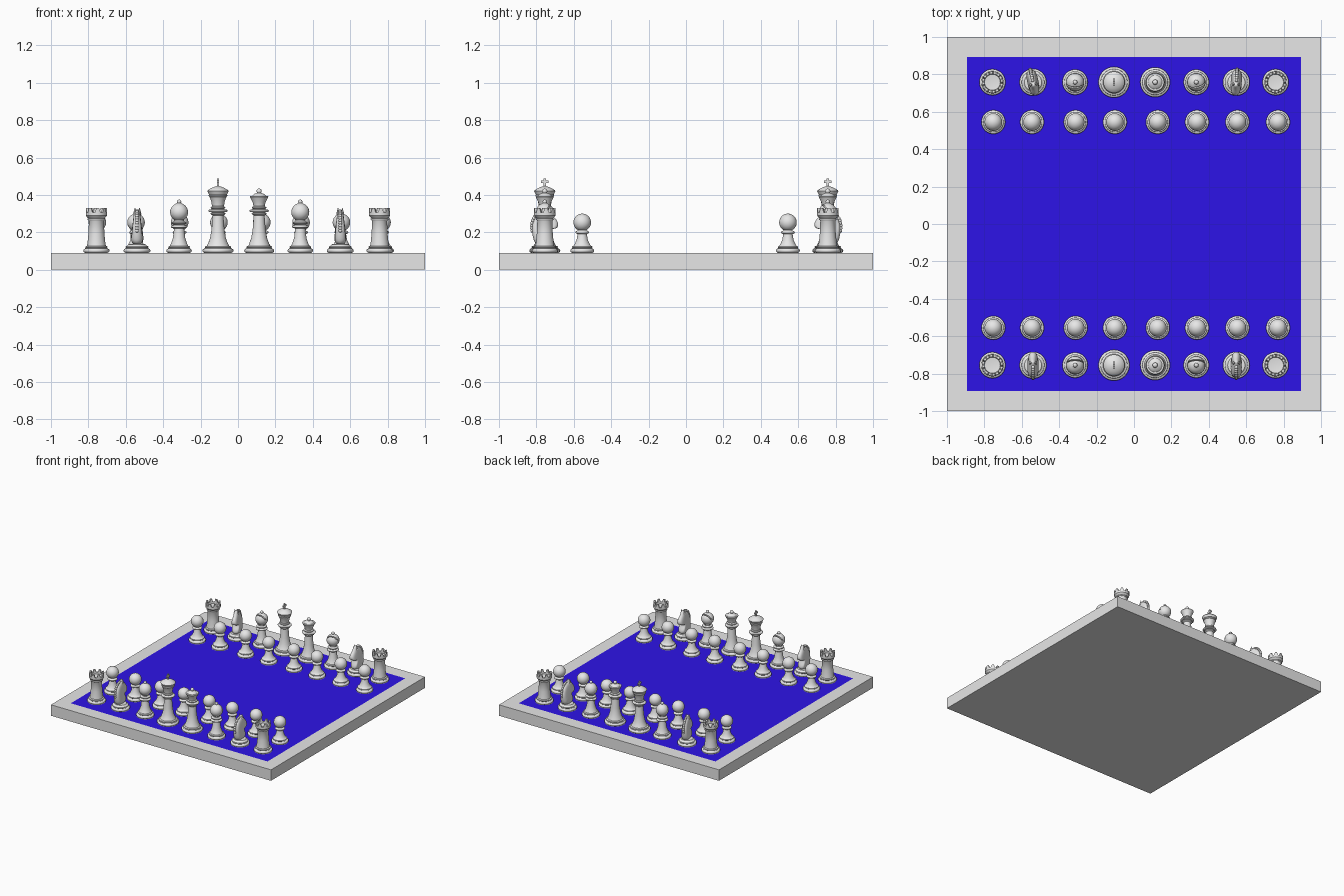
import bpy, bmesh, math
from mathutils import Vector, Matrix

cube = bpy.data.objects.get("Cube")
if cube:
    bpy.data.objects.remove(cube, do_unlink=True)

TOP = 0.09      # height of the playing surface
CM = 0.01       # piece profiles are written in hundredths


def material(name, rgb):
    m = bpy.data.materials.new(name)
    m.use_nodes = True
    m.diffuse_color = (*rgb, 1)
    m.node_tree.nodes["Principled BSDF"].inputs["Base Color"].default_value = (*rgb, 1)
    return m


grey = material("stone grey", (0.8, 0.8, 0.8))
blue = material("deep blue", (0.027, 0.007, 0.8))


def add(name, mesh, loc=(0, 0, 0), turn=0):
    ob = bpy.data.objects.new(name, mesh)
    ob.location = loc
    ob.rotation_euler.z = math.radians(turn)
    bpy.context.scene.collection.objects.link(ob)
    return ob


def finish(bm, name, scale=CM):
    bmesh.ops.recalc_face_normals(bm, faces=bm.faces)
    bmesh.ops.scale(bm, vec=(scale,) * 3, verts=bm.verts)
    me = bpy.data.meshes.new(name)
    bm.to_mesh(me)
    bm.free()
    me.materials.append(grey)
    me.shade_smooth()
    me.set_sharp_from_angle(angle=math.radians(35))
    return me


def bake(ob):
    """Mesh of an object with its modifiers applied; the object is removed."""
    bpy.context.view_layer.update()
    me = bpy.data.meshes.new_from_object(
        ob.evaluated_get(bpy.context.evaluated_depsgraph_get()))
    bpy.data.objects.remove(ob, do_unlink=True)
    return me


# --- profile helpers: lists of (radius, height) ---
def arc(r, z, start, end, n=8, axis=0):
    angles = [math.radians(start + (end - start) * i / n) for i in range(n + 1)]
    return [(max(0, axis + r * math.cos(a)), z + r * math.sin(a)) for a in angles]


def bead(r, z, h=0.6):
    return arc(h, z, -90, 90, 6, r - h)


def foot(r):
    return ([(0, 0), (r * 0.95, 0)] + bead(r, 1.2, 1.1) + [(r * 0.86, 2.5)]
            + bead(r * 0.85, 3.1, 0.5) + [(r * 0.72, 3.8)])


def lathe(bm, profile, steps=40):
    vs = [bm.verts.new((r, 0, z)) for r, z in profile]
    es = [bm.edges.new(p) for p in zip(vs, vs[1:])]
    bmesh.ops.spin(bm, geom=vs + es, cent=(0, 0, 0), axis=(0, 0, 1),
                   angle=math.tau, steps=steps, use_merge=True)
    bmesh.ops.remove_doubles(bm, verts=bm.verts, dist=0.001)


def box(bm, centre, size):
    bmesh.ops.create_cube(bm, size=1, matrix=Matrix.Translation(centre)
                          @ Matrix.Diagonal((*size, 1)))


def pawn():
    bm = bmesh.new()
    lathe(bm, foot(6.4) + [(3.9, 5), (3, 7), (2.5, 10)] + bead(3.7, 11)
          + arc(4.7, 16.3, -62, 90, 14))
    return finish(bm, "pawn")


def rook():
    bm = bmesh.new()
    lathe(bm, foot(7) + [(4.7, 6), (4.3, 10), (4, 17)] + bead(4.8, 18, 0.5)
          + [(5.1, 19.2), (5.7, 20), (5.7, 24), (4.4, 24), (4.2, 20.5), (0, 20)], 48)
    # battlements: lower part of the rim between the merlons
    for v in bm.verts:
        step = round(math.atan2(v.co.y, v.co.x) / math.tau * 48) % 6
        if v.co.z > 23 and step > 2:
            v.co.z = 21.7
    return finish(bm, "rook")


def bishop():
    bm = bmesh.new()
    lathe(bm, foot(6.8) + [(4.3, 5), (3.3, 8), (2.7, 13)] + bead(4.4, 14)
          + [(2.9, 15)] + bead(4, 16, 0.5) + [(2.6, 17)]
          + arc(4.8, 21.8, -55, 60, 12) + [(1, 26.7)]
          + arc(1.2, 27.3, -40, 90, 6))
    ob = add("bishop_blank", finish(bm, "bishop"))
    # slanted slot in the mitre
    bm = bmesh.new()
    box(bm, (0, 0, 0), (14, 0.8, 6))
    cutter = add("slot_cutter", finish(bm, "slot"), (0, 0.024, TOP + 0.158))
    cutter.rotation_euler.x = math.radians(-25)
    cutter.hide_render = True
    cut = ob.modifiers.new("slot", "BOOLEAN")
    cut.operation, cut.solver, cut.object = "DIFFERENCE", "EXACT", cutter
    me = bake(ob)
    bpy.data.objects.remove(cutter, do_unlink=True)
    return me


def royal_stem(r):
    return (foot(r) + [(5.3, 5), (4.2, 8), (3.4, 13), (2.9, 20)]
            + bead(4, 21, 0.5) + [(3, 21.7)] + bead(5.2, 22.5) + [(3.2, 23.4)]
            + bead(3.9, 24.2, 0.5))


def queen():
    bm = bmesh.new()
    lathe(bm, royal_stem(8) + [(3, 25), (3.4, 27), (4.9, 30), (4.7, 30.4), (3.7, 30.5)]
          + [(2.5, 31.6), (1.1, 32)] + arc(1.4, 33, -40, 90, 8))
    return finish(bm, "queen")


def king():
    bm = bmesh.new()
    lathe(bm, royal_stem(8.3) + [(3.2, 25), (3.7, 28), (4.6, 30)] + bead(5, 30.7, 0.5)
          + [(4.9, 31.3), (5.7, 33), (5.4, 33.5), (3.5, 34.7), (1.2, 35.6), (0, 35.7)])
    # cross
    box(bm, (0, 0, 37.6), (1, 1.2, 4.6))
    box(bm, (0, 0, 38), (1, 4, 1.2))
    return finish(bm, "king")


def knight():
    # horse head and neck, seen from its side: (forward, height)
    outline = [(5.2, 3.5), (4.6, 8), (3, 11), (3, 13), (6.3, 12.8), (7.8, 14.5),
               (7.2, 17.5), (4, 20.5), (2.2, 24.6), (0.2, 23), (-4, 21),
               (-6.8, 17), (-7.4, 12), (-6.4, 7), (-5, 3.5)]
    bm = bmesh.new()
    rings = []
    for side, shrink in ((-1, 0.6), (-0.75, 0.87), (0, 1), (0.75, 0.87), (1, 0.6)):
        ring = []
        for u, z in outline:
            half = 3.6 - 0.07 * z
            ring.append(bm.verts.new((side * half, u * shrink, 12 + (z - 12) * shrink)))
        rings.append(ring)
    n = len(outline)
    for a, b in zip(rings, rings[1:]):
        for i in range(n):
            j = (i + 1) % n
            bm.faces.new((a[i], a[j], b[j], b[i]))
    bm.faces.new(rings[0])
    bm.faces.new(rings[-1])
    ob = add("horse_blank", finish(bm, "horse", 1))
    ob.modifiers.new("round", "SUBSURF").levels = 2
    horse = bake(ob)

    bm = bmesh.new()
    bm.from_mesh(horse)
    bpy.data.meshes.remove(horse)
    # mane beads down the back of the neck
    for i in range(11):
        a = math.radians(100 + 9.5 * i)
        bmesh.ops.create_icosphere(bm, subdivisions=2, radius=0.95, matrix=Matrix.Translation(
            (0, 7.2 * math.cos(a) + 0.2, 14 + 8.4 * math.sin(a))))
    # ears
    for s in (-1, 1):
        bmesh.ops.create_cone(bm, segments=10, radius1=1, radius2=0.1, depth=3.4,
                              cap_ends=True, matrix=Matrix.Translation((s * 1.2, 1.2, 22.2)))
    # turned foot
    base = bmesh.new()
    lathe(base, foot(7.2) + [(4.6, 4.6), (0, 5)])
    tmp = finish(base, "foot", 1)
    bm.from_mesh(tmp)
    bpy.data.meshes.remove(tmp)
    return finish(bm, "knight")


# --- board: slab with an inset playing field ---
bm = bmesh.new()
box(bm, (0, 0, TOP / 2), (2, 2, TOP))
field = [f for f in bm.faces if f.normal.z > 0.9]
bmesh.ops.inset_region(bm, faces=field, thickness=0.15)
for f in field:
    f.material_index = 1
board = finish(bm, "board", 1)
board.materials.append(blue)
board.shade_flat()
add("board", board)

# --- set the pieces out ---
R, N, B, Q, K, P = rook(), knight(), bishop(), queen(), king(), pawn()
columns = (-0.757, -0.54, -0.315, -0.107, 0.113, 0.333, 0.547, 0.757)
pawn_columns = (-0.752, -0.545, -0.312, -0.102, 0.127, 0.337, 0.553, 0.77)
back_turn = (0, 12, 0, 0, 0, 15, -4, 0)
for side, rank, pawn_rank in (("front", -0.755, -0.555), ("back", 0.758, 0.545)):
    half_turn = 180 if side == "back" else 0
    for i, me in enumerate((R, N, B, K, Q, B, N, R)):
        turn = half_turn + (back_turn[i] if half_turn else 0)
        add(f"{side}_{me.name.split('.')[0]}_{i + 1}", me, (columns[i], rank, TOP), turn)
        add(f"{side}_pawn_{i + 1}", P, (pawn_columns[i], pawn_rank, TOP), half_turn)
